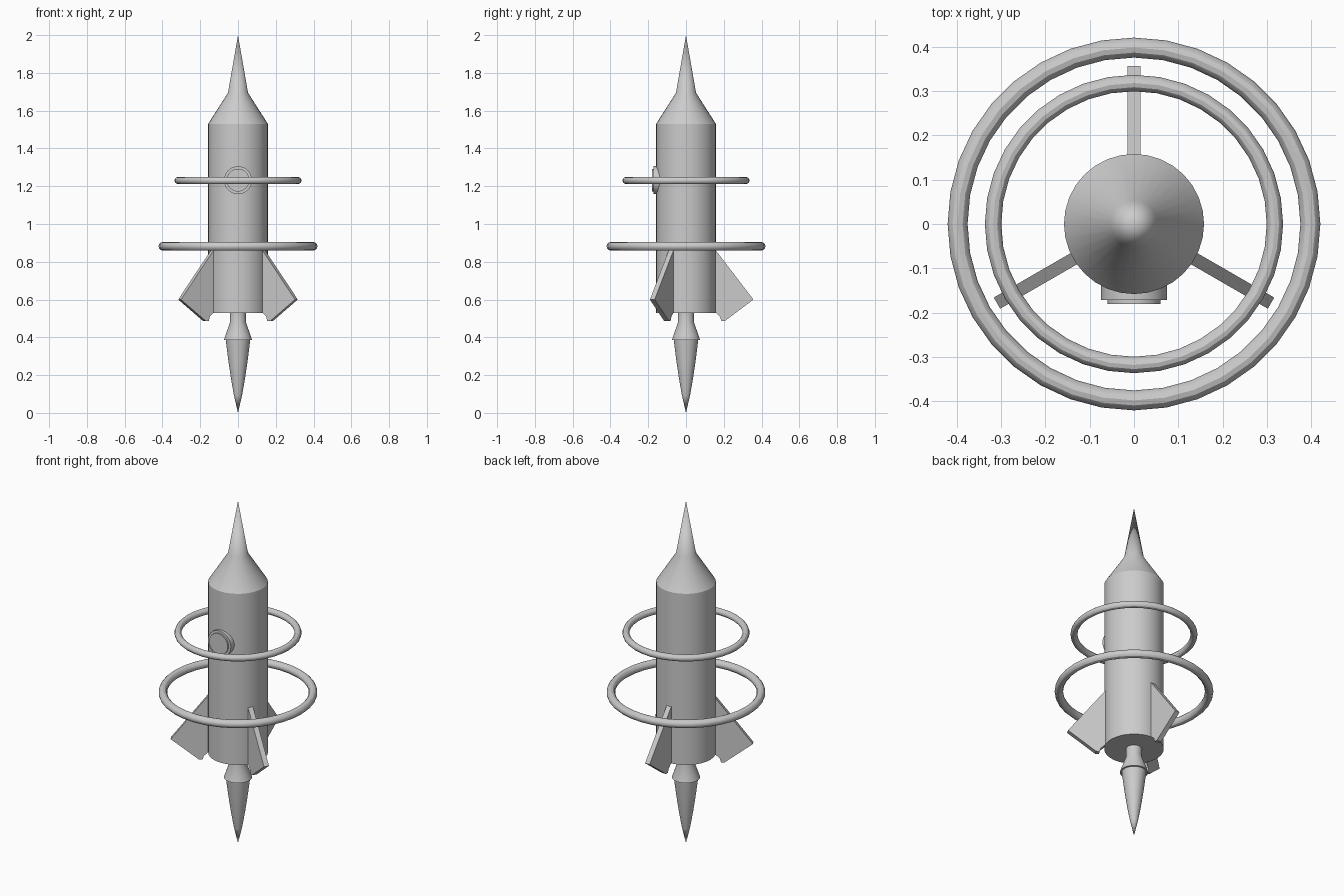
import bpy, bmesh, math
from mathutils import Matrix, Vector

if "Cube" in bpy.data.objects:
    bpy.data.objects.remove(bpy.data.objects["Cube"])

grey = bpy.data.materials.new("plain_grey")
grey.diffuse_color = (0.6, 0.6, 0.6, 1)
grey.use_nodes = True
grey.node_tree.nodes["Principled BSDF"].inputs["Base Color"].default_value = grey.diffuse_color


def finish(name, bm, smooth=True):
    bmesh.ops.recalc_face_normals(bm, faces=bm.faces)
    me = bpy.data.meshes.new(name)
    bm.to_mesh(me)
    bm.free()
    me.materials.append(grey)
    ob = bpy.data.objects.new(name, me)
    bpy.context.collection.objects.link(ob)
    if smooth:
        bpy.ops.object.select_all(action='DESELECT')
        ob.select_set(True)
        bpy.context.view_layer.objects.active = ob
        bpy.ops.object.shade_smooth_by_angle(angle=math.radians(30))
    return ob


def lathe(name, profile, sides=32, matrix=Matrix()):
    """Revolve (radius, height) points around z; radius 0 closes the end."""
    bm = bmesh.new()
    rings = []
    for r, z in profile:
        if r == 0:
            rings.append([bm.verts.new((0, 0, z))] * sides)
        else:
            rings.append([bm.verts.new((r * math.cos(2 * math.pi * i / sides),
                                        r * math.sin(2 * math.pi * i / sides), z))
                          for i in range(sides)])
    for a, b in zip(rings, rings[1:]):
        for i in range(sides):
            j = (i + 1) % sides
            bm.faces.new(list(dict.fromkeys((a[i], a[j], b[j], b[i]))))
    bm.transform(matrix)
    return finish(name, bm)


def torus(name, major, minor, z, sides=36, tube=12):
    bm = bmesh.new()
    rows = []
    for i in range(sides):
        a = 2 * math.pi * i / sides
        row = []
        for k in range(tube):
            t = 2 * math.pi * k / tube
            r = major + minor * math.cos(t)
            row.append(bm.verts.new((r * math.cos(a), r * math.sin(a), z + minor * math.sin(t))))
        rows.append(row)
    for i in range(sides):
        p, q = rows[i], rows[(i + 1) % sides]
        for k in range(tube):
            m = (k + 1) % tube
            bm.faces.new((p[k], q[k], q[m], p[m]))
    return finish(name, bm)


def fin(name, outline, thickness, angle):
    """Extrude a (radius, height) outline and turn it about z."""
    bm = bmesh.new()
    face = bm.faces.new([bm.verts.new((r, -thickness / 2, z)) for r, z in outline])
    ext = bmesh.ops.extrude_face_region(bm, geom=[face])
    verts = [v for v in ext["geom"] if isinstance(v, bmesh.types.BMVert)]
    bmesh.ops.translate(bm, verts=verts, vec=Vector((0, thickness, 0)))
    bm.transform(Matrix.Rotation(math.radians(angle), 4, 'Z'))
    return finish(name, bm, smooth=False)


# Hull cylinder and two-stage nose
lathe("hull", [(0, 0.53), (0.158, 0.53), (0.158, 1.53), (0, 1.53)])
lathe("nose_cone", [(0, 1.53), (0.158, 1.53), (0.053, 1.695), (0, 2.0)])

# Engine nozzle and exhaust flame
lathe("nozzle", [(0, 0.54), (0.042, 0.54), (0.042, 0.48), (0.075, 0.386), (0, 0.386)])
lathe("exhaust_flame", [(0, 0.387), (0.065, 0.387), (0.053, 0.29), (0.037, 0.18),
                        (0.022, 0.095), (0, 0.0)])

# Two floating hoops
torus("upper_hoop", 0.318, 0.0185, 1.23)
torus("lower_hoop", 0.398, 0.0225, 0.882)

# Three swept fins
outline = [(0.14, 0.882), (0.158, 0.86), (0.357, 0.60), (0.206, 0.487), (0.187, 0.487),
           (0.18, 0.51), (0.158, 0.53), (0.14, 0.535)]
for name, angle in (("back_fin", 90), ("left_fin", 210), ("right_fin", 330)):
    fin(name, outline, 0.029, angle)

# Round porthole on the front: wide frame with a raised pane
place = Matrix.Translation((0, 0, 1.232)) @ Matrix.Rotation(math.radians(90), 4, 'X')
lathe("porthole_frame", [(0, 0.13), (0.074, 0.13), (0.074, 0.172), (0, 0.172)], 32, place)
lathe("porthole_pane", [(0, 0.165), (0.06, 0.165), (0.06, 0.18), (0, 0.18)], 32, place)
